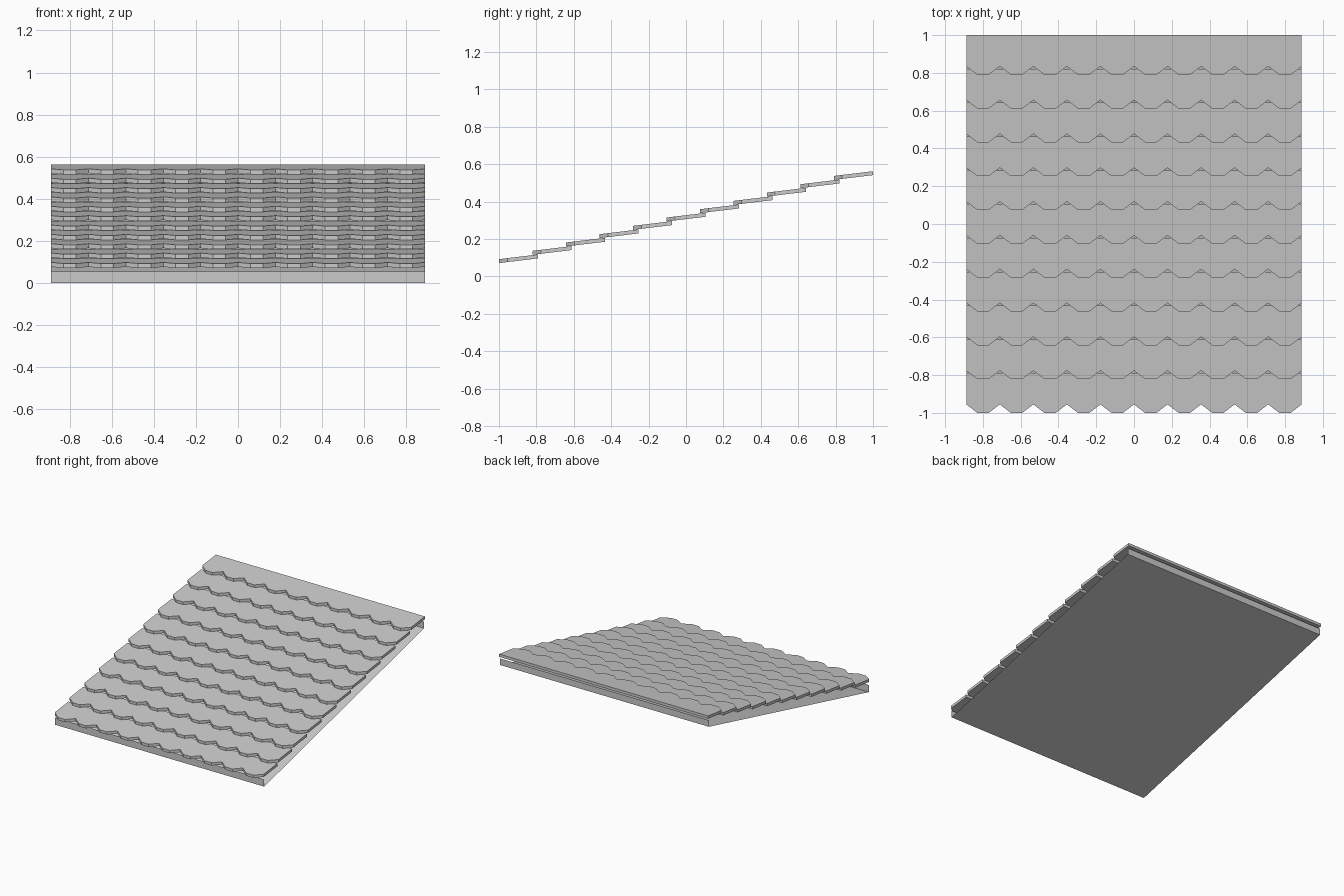
import bpy
import bmesh

cube = bpy.data.objects.get("Cube")
if cube:
    bpy.data.objects.remove(cube, do_unlink=True)

HALF_W = 0.888
TEETH = 10
ROWS = 11
PITCH = 2 * HALF_W / TEETH
STEP_Y, STEP_Z = 0.179, 0.0445
LENGTH, SLOPE, THICK = 0.21, 0.12, 0.021
NOTCH = 0.045

grey = bpy.data.materials.new("slate grey")
grey.use_nodes = True
colour = (0.6, 0.6, 0.6, 1)
grey.diffuse_color = colour
grey.node_tree.nodes["Principled BSDF"].inputs["Base Color"].default_value = colour


def finish(bm, name):
    bmesh.ops.recalc_face_normals(bm, faces=bm.faces)
    mesh = bpy.data.meshes.new(name)
    bm.to_mesh(mesh)
    bm.free()
    mesh.materials.append(grey)
    obj = bpy.data.objects.new(name, mesh)
    bpy.context.collection.objects.link(obj)
    return obj


def front_profile():
    """Scalloped front edge, as (x, setback) points from -x to +x."""
    pts = []
    for i in range(TEETH):
        x = -HALF_W + i * PITCH
        pts += [(x, NOTCH), (x + PITCH * 0.33, 0), (x + PITCH * 0.67, 0)]
    return pts + [(HALF_W, NOTCH)]


# Overlapping rows of scalloped shingles
def shingle_row(k):
    y0 = -1 + k * STEP_Y
    z0 = 0.071 + k * STEP_Z
    outline = [(x, y) for x, y in front_profile()]
    outline += [(HALF_W, LENGTH), (-HALF_W, LENGTH)]
    bm = bmesh.new()
    face = bm.faces.new([bm.verts.new((x, y0 + y, z0 + y * SLOPE)) for x, y in outline])
    top = bmesh.ops.extrude_face_region(bm, geom=[face])["geom"]
    verts = [v for v in top if isinstance(v, bmesh.types.BMVert)]
    bmesh.ops.translate(bm, vec=(0, 0, THICK), verts=verts)
    finish(bm, f"shingle_row_{k + 1}")


for k in range(ROWS):
    shingle_row(k)

# Sloping base: front board, underside and back board, open at the sides
section = [(-0.95, 0.055), (-0.95, 0), (0.99, 0.475), (0.99, 0.525)]
bm = bmesh.new()
left = [bm.verts.new((HALF_W, y, z)) for y, z in section]
right = [bm.verts.new((-HALF_W, y, z)) for y, z in section]
for i in range(len(section) - 1):
    bm.faces.new((left[i], left[i + 1], right[i + 1], right[i]))
base = finish(bm, "roof_base")
# Face the boards outwards
if base.data.polygons[1].normal.z > 0:
    base.data.flip_normals()
